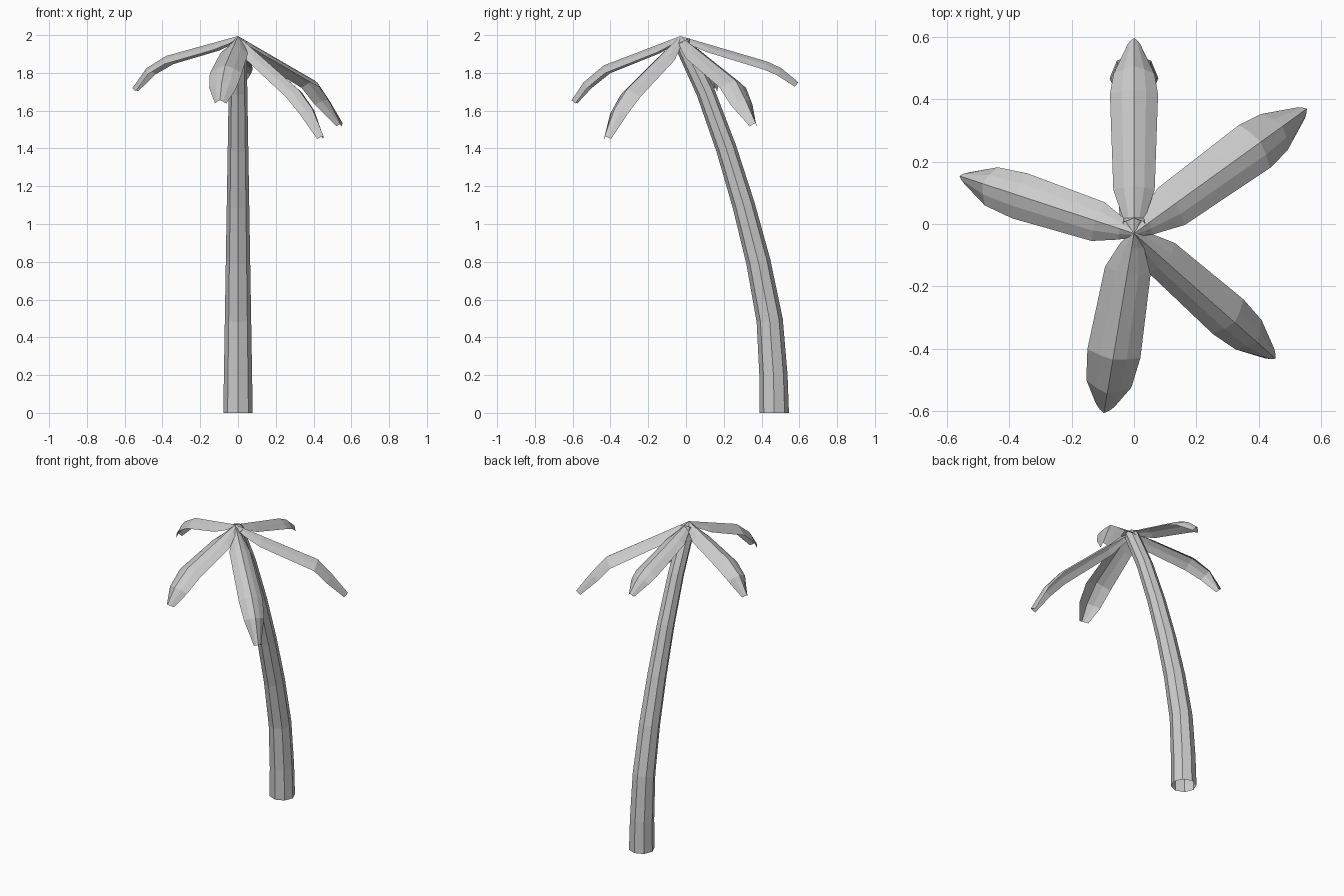
import bpy
from math import sin, cos, pi, radians
from mathutils import Vector

if "Cube" in bpy.data.objects:
    bpy.data.objects.remove(bpy.data.objects["Cube"])


def sheet(name, rows, closed=False):
    """Skin consecutive rows of points with quads."""
    n = len(rows[0])
    verts = [p for row in rows for p in row]
    faces = []
    for i in range(len(rows) - 1):
        for j in range(n if closed else n - 1):
            k = (j + 1) % n
            faces.append((i * n + j, i * n + k, (i + 1) * n + k, (i + 1) * n + j))
    mesh = bpy.data.meshes.new(name)
    mesh.from_pydata(verts, [], faces)
    obj = bpy.data.objects.new(name, mesh)
    bpy.context.collection.objects.link(obj)
    return obj


def tangent(path, i):
    return (path[min(i + 1, len(path) - 1)] - path[max(i - 1, 0)]).normalized()


# Trunk: tapered octagonal tube along a leaning curve, open at the ends
path = [Vector((0, y, z)) for y, z in [
    (0.467, 0), (0.463, 0.2), (0.443, 0.49), (0.383, 0.80),
    (0.305, 1.10), (0.213, 1.40), (0.103, 1.70), (-0.022, 1.965)]]
rings = []
for i, c in enumerate(path):
    t = Vector((0, 0, 1)) if i == 0 else tangent(path, i)
    side = Vector((1, 0, 0))
    up = t.cross(side)
    r = 0.078 - 0.033 * c.z / 1.965
    rings.append([c + r * (side * cos(a) + up * sin(a))
                  for a in (j * pi / 4 for j in range(8))])
sheet("trunk", rings, closed=True)

# Fronds: azimuth, widest half width, tip half width, last three (reach, height) ridge points
fronds = [
    (90.0, 0.077, 0.020, [(0.46, 1.86), (0.535, 1.825), (0.625, 1.75)]),
    (161.8, 0.076, 0.020, [(0.40, 1.89), (0.51, 1.825), (0.588, 1.72)]),
    (260.5, 0.086, 0.030, [(0.41, 1.84), (0.52, 1.75), (0.583, 1.655)]),
    (318.5, 0.074, 0.022, [(0.43, 1.71), (0.525, 1.61), (0.605, 1.465)]),
    (35.8, 0.085, 0.022, [(0.50, 1.76), (0.587, 1.66), (0.682, 1.535)]),
]
# Arched cross-section: fraction of half width, fraction of drop
section = [(-1, 1), (-0.5, 0.38), (0, 0), (0.5, 0.38), (1, 1)]
hub = Vector((0, -0.03, 1.995))
for n, (az, half, tip, bends) in enumerate(fronds, 1):
    out = Vector((cos(radians(az)), sin(radians(az)), 0))
    side = Vector((-out.y, out.x, 0))
    ends = [Vector((hub.x, hub.y, z)) + out * r for r, z in bends]
    ridge = [hub, hub.lerp(ends[0], 0.12), hub.lerp(ends[0], 0.33)] + ends
    widths = [0.01, 0.45 * half, 0.86 * half, half, 0.85 * half, tip]
    drops = [0.012, 0.03, 0.042, 0.046, 0.044, 0.03]
    rows = []
    for i, p in enumerate(ridge):
        normal = tangent(ridge, i).cross(side)
        rows.append([p + side * (w * widths[i]) - normal * (d * drops[i])
                     for w, d in section])
    sheet(f"frond_{n}", rows)
